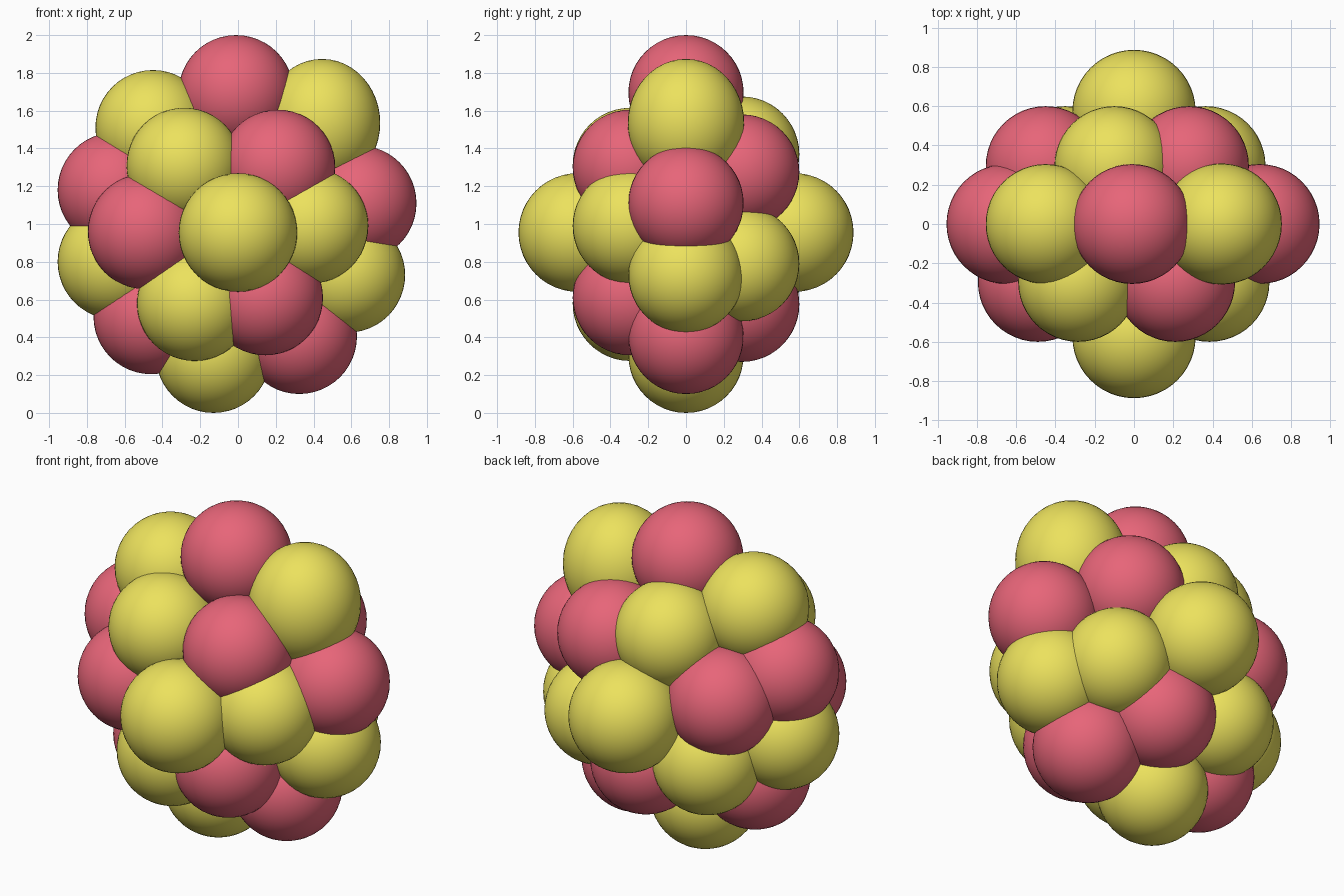
import bpy

if "Cube" in bpy.data.objects:
    bpy.data.objects.remove(bpy.data.objects["Cube"])


def material(name, color):
    mat = bpy.data.materials.new(name)
    mat.diffuse_color = color
    mat.use_nodes = True
    mat.node_tree.nodes["Principled BSDF"].inputs["Base Color"].default_value = mat.diffuse_color
    return mat


RED = material("red", (0.80, 0.13, 0.19, 1))
YELLOW = material("yellow", (0.84, 0.76, 0.11, 1))


def ball(name, mat, x, y, z, r=0.305, stretch=1.0):
    bpy.ops.mesh.primitive_uv_sphere_add(segments=48, ring_count=24, radius=r, location=(x, y, z))
    ob = bpy.context.object
    ob.name = name
    ob.scale.z = stretch
    ob.data.materials.append(mat)
    bpy.ops.object.shade_smooth()


def layer(prefix, y, balls):
    for i, (mat, x, z) in enumerate(balls, 1):
        ball(f"{prefix}_{mat.name}_ball_{i}", mat, x, y, z)


# outer ring in the middle plane (the upper right ball is slightly tall)
layer("ring", 0, [
    (RED, -0.01, 1.695), (RED, 0.64, 1.11), (YELLOW, 0.58, 0.73), (RED, 0.325, 0.405),
    (YELLOW, -0.13, 0.305), (RED, -0.46, 0.51), (YELLOW, -0.65, 0.80),
    (RED, -0.65, 1.18), (YELLOW, -0.45, 1.51)])
ball("ring_tall_yellow_ball", YELLOW, 0.445, 0, 1.535, 0.308, 1.1)

# front cluster of six
layer("front", -0.295, [
    (YELLOW, -0.285, 1.31), (RED, 0.21, 1.30), (YELLOW, 0.385, 0.99),
    (RED, 0.145, 0.61), (YELLOW, -0.23, 0.58), (RED, -0.49, 0.96)])

# back cluster of six
layer("back", 0.295, [
    (YELLOW, -0.10, 1.37), (RED, 0.28, 1.275), (YELLOW, 0.365, 0.79),
    (RED, 0.06, 0.575), (YELLOW, -0.35, 0.68), (RED, -0.45, 1.06)])

# front and back tips
for side, y in (("front", -0.573), ("back", 0.573)):
    ball(side + "_tip_ball", YELLOW, 0, y, 0.955, 0.314)

# core filling the middle
ball("core_ball", RED, -0.03, 0, 0.98, 0.34)
